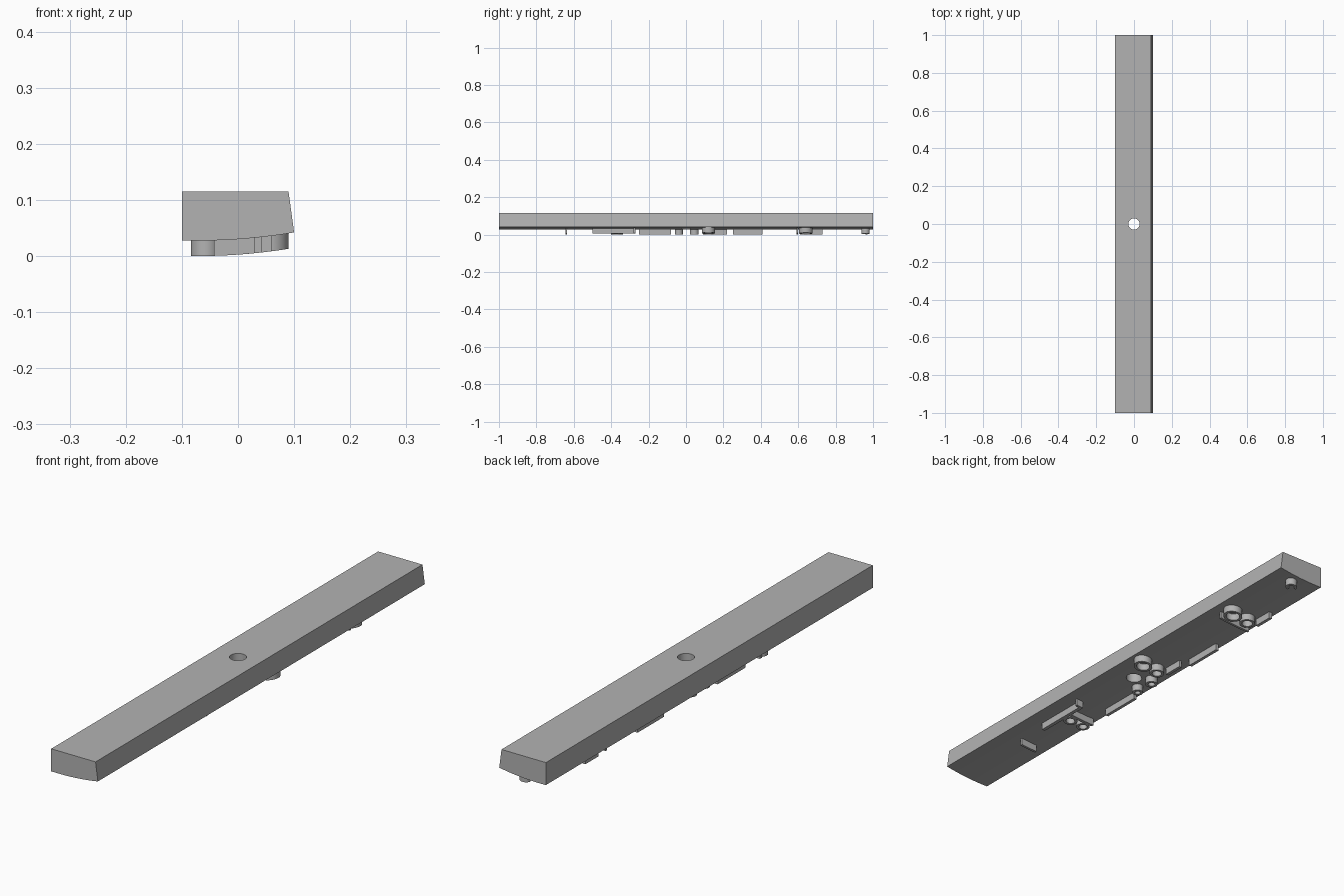
import bpy, bmesh, math
from math import cos, sin, pi

old = bpy.data.objects.get("Cube")
if old:
    bpy.data.objects.remove(old, do_unlink=True)

grey = bpy.data.materials.new("plain grey")
grey.use_nodes = True
colour = (0.45, 0.45, 0.45, 1)
grey.diffuse_color = colour
grey.node_tree.nodes["Principled BSDF"].inputs["Base Color"].default_value = colour

RELIEF = 0.0275


def under(x):
    """Height of the gently curved underside."""
    return 0.0275 + 0.5 * (x + 0.07) ** 2


def finish(name, bm):
    bmesh.ops.recalc_face_normals(bm, faces=bm.faces)
    mesh = bpy.data.meshes.new(name)
    bm.to_mesh(mesh)
    bm.free()
    mesh.materials.append(grey)
    obj = bpy.data.objects.new(name, mesh)
    bpy.context.collection.objects.link(obj)
    bpy.ops.object.select_all(action='DESELECT')
    obj.select_set(True)
    bpy.context.view_layer.objects.active = obj
    return obj


def ribbon(name, left, right, closed=False):
    """Raised wall between two outlines, its lower face following the underside."""
    bm = bmesh.new()
    rows = []
    for a, b in zip(left, right):
        section = []
        for (x, y), drop in ((a, -0.005), (b, -0.005), (b, RELIEF), (a, RELIEF)):
            section.append(bm.verts.new((x, y, under(x) - drop)))
        rows.append(section)
    n = len(rows)
    for i in range(n if closed else n - 1):
        p, q = rows[i], rows[(i + 1) % n]
        for k in range(4):
            bm.faces.new((p[k], p[(k + 1) % 4], q[(k + 1) % 4], q[k]))
    if not closed:
        bm.faces.new(rows[0])
        bm.faces.new(rows[-1])
    obj = finish(name, bm)
    bpy.ops.object.shade_smooth_by_angle(angle=math.radians(35))
    return obj


def bar(name, x0, x1, y0, y1):
    steps = 8
    xs = [x0 + (x1 - x0) * i / steps for i in range(steps + 1)]
    ribbon(name, [(x, y0) for x in xs], [(x, y1) for x in xs])


def ring(name, x, y, radius, wall=0.01, start=0, sweep=2 * pi):
    closed = sweep > 6.2
    steps = 32
    angles = [start + sweep * i / steps for i in range(steps if closed else steps + 1)]
    outline = lambda r: [(x + r * cos(a), y + r * sin(a)) for a in angles]
    ribbon(name, outline(radius), outline(radius - wall), closed)


# Long body with one sloped side and a curved underside
profile = [(-0.1, 0.115), (0.09, 0.115)]
profile += [(0.1 - 0.2 * i / 16, under(0.1 - 0.2 * i / 16)) for i in range(17)]
bm = bmesh.new()
face = bm.faces.new([bm.verts.new((x, -1, z)) for x, z in profile])
moved = bmesh.ops.extrude_face_region(bm, geom=[face])["geom"]
bmesh.ops.translate(bm, vec=(0, 2, 0),
                    verts=[v for v in moved if isinstance(v, bmesh.types.BMVert)])
body = finish("body", bm)

# Round hole through the middle
bpy.ops.mesh.primitive_cylinder_add(vertices=32, radius=0.03, depth=0.4)
cutter = bpy.context.object
cutter.name = "hole_cutter"
cutter.hide_render = True
cut = body.modifiers.new("hole", 'BOOLEAN')
cut.operation = 'DIFFERENCE'
cut.solver = 'EXACT'
cut.object = cutter
bpy.context.view_layer.objects.active = body
bpy.ops.object.modifier_apply(modifier="hole")
bpy.data.objects.remove(cutter, do_unlink=True)
bpy.ops.object.select_all(action='DESELECT')
body.select_set(True)
bpy.ops.object.shade_smooth_by_angle(angle=math.radians(30))

# Raised straight walls along the lower edge
for i, (y0, y1) in enumerate([(-0.25, -0.08), (0.25, 0.41), (0.65, 0.73)]):
    bar(f"edge_wall_{i + 1}", -0.08, -0.067, y0, y1)
bar("short_wall", -0.055, -0.043, 0.14, 0.22)

# Front group: long wall, cross wall and two rings
bar("long_wall", 0.03, 0.043, -0.5, -0.27)
bar("long_wall_end", 0.03, 0.06, -0.28, -0.27)
bar("cross_wall", -0.08, 0.03, -0.35, -0.338)
bar("front_wall", -0.043, 0.03, -0.645, -0.635)
ring("front_ring_large", 0.005, -0.375, 0.027)
ring("front_ring_small", -0.058, -0.375, 0.026)

# Middle group
ring("middle_ring_large", 0.055, 0.12, 0.035)
ring("middle_ring_small", -0.014, 0.12, 0.028)
ring("middle_dot_1", -0.05, 0.045, 0.023)
ring("middle_dot_2", -0.05, -0.038, 0.021)

# Back group
ring("back_ring_large", 0.04, 0.64, 0.036)
ring("back_ring_small", -0.032, 0.64, 0.03)
bar("back_stem", -0.075, 0.065, 0.59, 0.6)
ring("end_hook", 0.015, 0.96, 0.022, start=-0.5 * pi, sweep=1.5 * pi)
